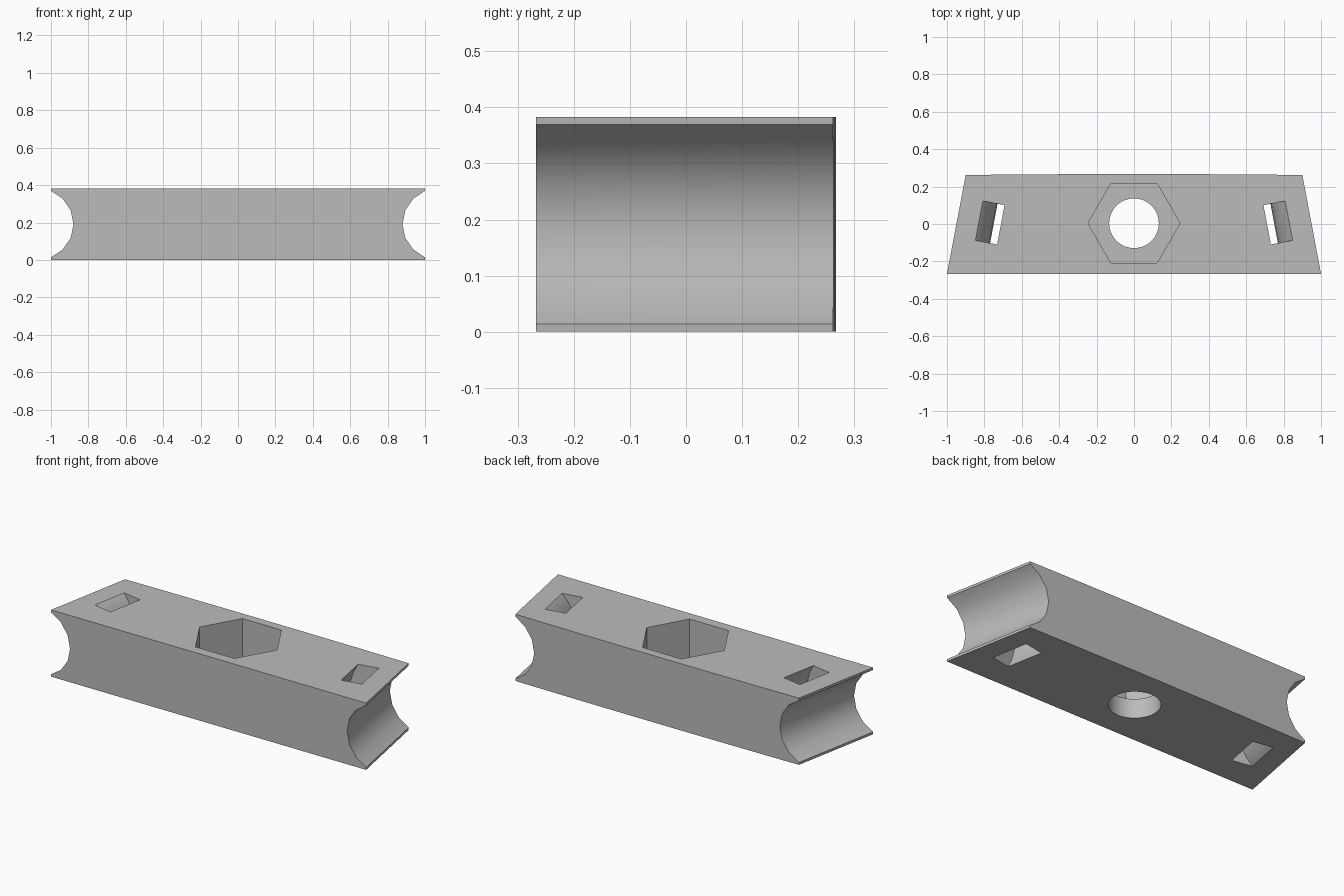
import bpy, bmesh
from math import sin, cos, atan2, radians, tau
from mathutils import Vector

if "Cube" in bpy.data.objects:
    bpy.data.objects.remove(bpy.data.objects["Cube"])

HEIGHT = 0.383
MID = HEIGHT / 2
FRONT, BACK = -0.267, 0.267
SLANT = atan2(0.1, 0.53)          # lean of the end faces
GROOVE_R = 0.1925
AXIS_U = -GROOVE_R * cos(radians(67.5))   # groove axis lies just outside the end


def prism(name, profile, start, end):
    """Solid from a closed 2D profile; start/end map its points to 3D."""
    bm = bmesh.new()
    a = [bm.verts.new(start(*p)) for p in profile]
    b = [bm.verts.new(end(*p)) for p in profile]
    bm.faces.new(a)
    bm.faces.new(b)
    for i in range(len(a)):
        j = (i + 1) % len(a)
        bm.faces.new((a[i], a[j], b[j], b[i]))
    bmesh.ops.recalc_face_normals(bm, faces=bm.faces)
    mesh = bpy.data.meshes.new(name)
    bm.to_mesh(mesh)
    bm.free()
    obj = bpy.data.objects.new(name, mesh)
    bpy.context.collection.objects.link(obj)
    return obj


def upright(name, profile, z0, z1):
    return prism(name, profile, lambda x, y: (x, y, z0), lambda x, y: (x, y, z1))


def along_end(name, profile, side, t0, t1):
    """Prism lying parallel to a slanted end; profile is (inward, z)."""
    def place(t):
        return lambda u, z: Vector((
            side * (0.95 - u * cos(SLANT) - t * sin(SLANT)),
            -u * sin(SLANT) + t * cos(SLANT), z))
    return prism(name, profile, place(t0), place(t1))


def arc(cx, cy, r, a0, a1, steps):
    angles = [a0 + (a1 - a0) * i / steps for i in range(steps + 1)]
    return [(cx + r * cos(a), cy + r * sin(a)) for a in angles]


# Wedge-ended block with a very slightly bowed back
right_back = [(0.9, 0.262), (0.59, 0.265), (0.22, BACK)]
outline = [(-1, FRONT), (1, FRONT)] + right_back
outline += [(-x, y) for x, y in reversed(right_back)]
block = upright("clamp_block", outline, 0, HEIGHT)

# Bolt hole and hexagonal nut pocket
cutters = [
    upright("bolt_hole_cutter", arc(0, 0.004, 0.133, 0, tau, 32)[:-1], -0.1, 0.5),
    upright("nut_pocket_cutter", arc(0, 0.004, 0.246, 0, tau, 6)[:-1], 0.11, 0.5),
]

# Tube grooves and the curved strap slots around them
groove = arc(AXIS_U, MID, GROOVE_R, 0, tau, 16)[:-1]
sweep = radians(67.5)
slot = arc(AXIS_U, MID, 0.27, -sweep, sweep, 12)
slot += arc(AXIS_U, MID, 0.364, sweep, -sweep, 12)
for side, label in ((1, "left"), (-1, "right")):
    cutters.append(along_end(label + "_groove_cutter", groove, side, -0.6, 0.6))
    cutters.append(along_end(label + "_slot_cutter", slot, side, -0.067, 0.147))

# Cut everything out of the block, then bake the result
for cutter in cutters:
    cutter.hide_render = True
    mod = block.modifiers.new(cutter.name, "BOOLEAN")
    mod.operation = "DIFFERENCE"
    mod.solver = "EXACT"
    mod.object = cutter
bpy.context.view_layer.update()
baked = bpy.data.meshes.new_from_object(
    block.evaluated_get(bpy.context.evaluated_depsgraph_get()))
block.modifiers.clear()
block.data = baked
for cutter in cutters:
    bpy.data.objects.remove(cutter)

# Plain grey material
grey = bpy.data.materials.new("plain_grey")
grey.use_nodes = True
colour = (0.5, 0.5, 0.5, 1)
grey.diffuse_color = colour
grey.node_tree.nodes["Principled BSDF"].inputs["Base Color"].default_value = colour
baked.materials.clear()
baked.materials.append(grey)

# Smooth grooves and holes, crisp edges
bpy.ops.object.select_all(action="DESELECT")
block.select_set(True)
bpy.context.view_layer.objects.active = block
bpy.ops.object.shade_smooth_by_angle(angle=radians(30))
